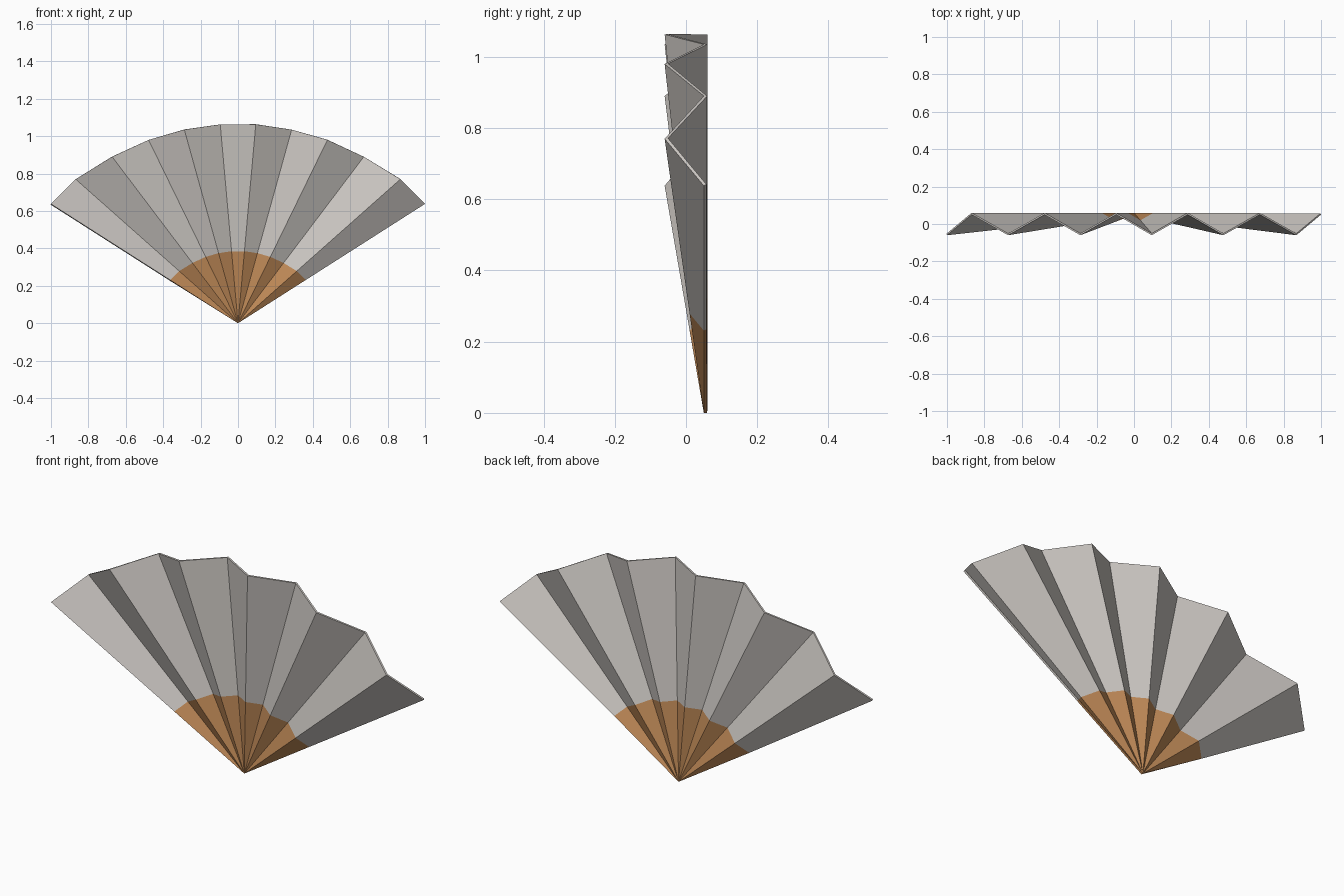
import bpy
import bmesh
from mathutils import Vector

if "Cube" in bpy.data.objects:
    bpy.data.objects.remove(bpy.data.objects["Cube"])


def material(name, color):
    m = bpy.data.materials.new(name)
    m.diffuse_color = (*color, 1)
    m.use_nodes = True
    m.node_tree.nodes["Principled BSDF"].inputs["Base Color"].default_value = m.diffuse_color
    return m


paper = material("pale grey paper", (0.60, 0.57, 0.54))
wood = material("orange brown base", (0.52, 0.25, 0.095))

# Fold tips of the right half (x, z), mirrored to the left
half = [(0.095, 1.063), (0.287, 1.035), (0.478, 0.98),
        (0.673, 0.89), (0.868, 0.77), (1.0, 0.638)]
tips = [(-x, z) for x, z in reversed(half)] + half

FRONT, BACK = -0.06, 0.05   # alternating fold depths
BASE_PART = 0.362           # share of each panel that is brown

apex_co = Vector((0, BACK, 0))
outer = [Vector((x, BACK if i % 2 else FRONT, z)) for i, (x, z) in enumerate(tips)]

# Pleated sheet: brown triangles at the pivot, grey quads beyond
bm = bmesh.new()
apex = bm.verts.new(apex_co)
mid = [bm.verts.new(apex_co.lerp(p, BASE_PART)) for p in outer]
rim = [bm.verts.new(p) for p in outer]
for i in range(len(tips) - 1):
    bm.faces.new((apex, mid[i + 1], mid[i])).material_index = 1
    bm.faces.new((mid[i], mid[i + 1], rim[i + 1], rim[i])).material_index = 0

mesh = bpy.data.meshes.new("folded_fan")
bm.to_mesh(mesh)
bm.free()
mesh.materials.append(paper)
mesh.materials.append(wood)
fan = bpy.data.objects.new("folded_fan", mesh)
bpy.context.collection.objects.link(fan)

# Paper thickness, added towards the back
thick = fan.modifiers.new("thickness", 'SOLIDIFY')
thick.thickness = 0.0085
thick.offset = -1
thick.use_even_offset = True
